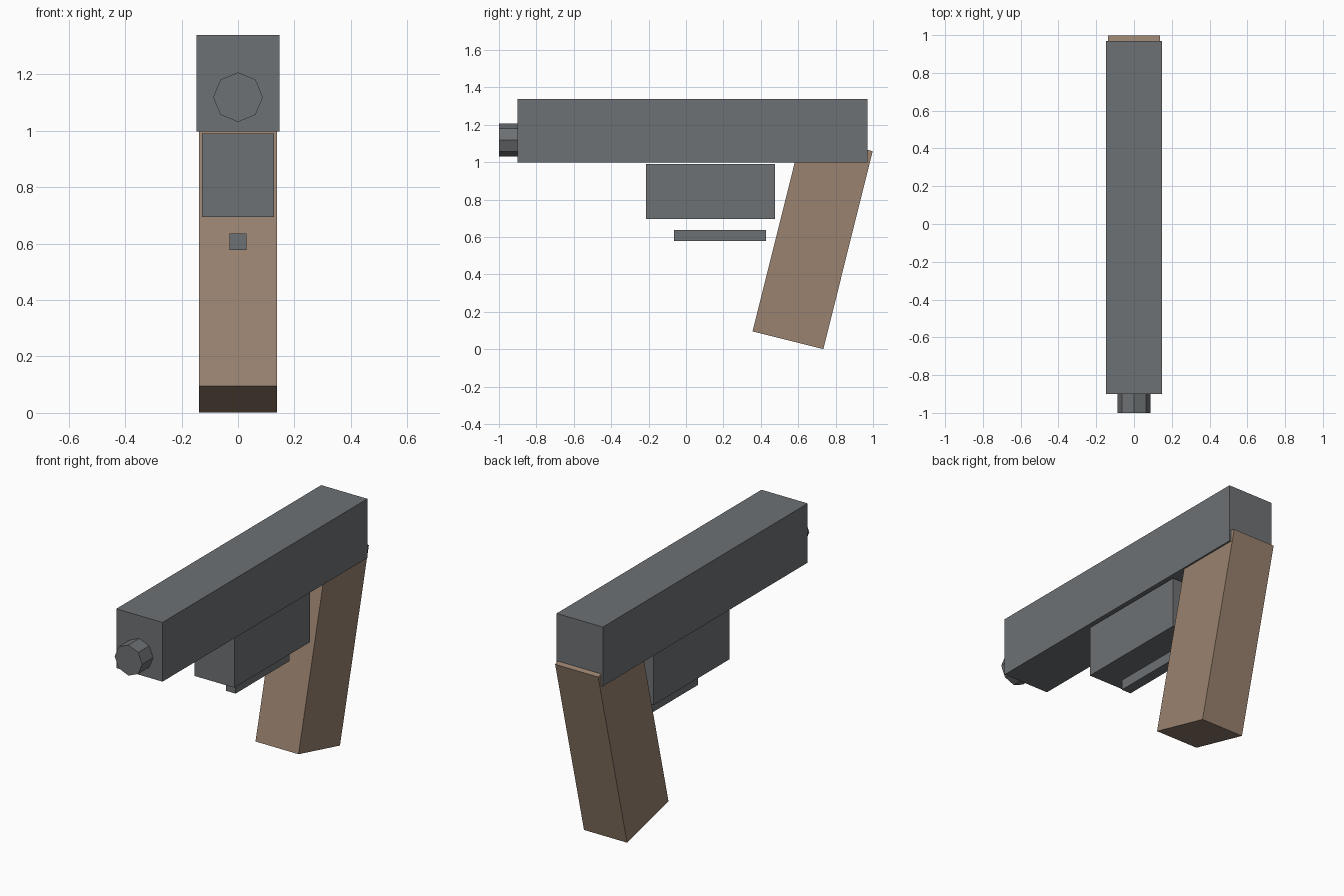
import bpy
import math

cube = bpy.data.objects.get("Cube")
if cube:
    bpy.data.objects.remove(cube, do_unlink=True)


def make_material(name, colour):
    mat = bpy.data.materials.new(name)
    mat.use_nodes = True
    mat.diffuse_color = (*colour, 1)
    mat.node_tree.nodes["Principled BSDF"].inputs["Base Color"].default_value = (*colour, 1)
    return mat


def finish(name, mat):
    obj = bpy.context.object
    obj.name = obj.data.name = name
    obj.data.materials.append(mat)
    return obj


def box(name, mat, centre, size, tilt=0):
    """Box with its full size given, tilted about the x axis."""
    bpy.ops.mesh.primitive_cube_add(size=1, location=centre)
    obj = finish(name, mat)
    obj.scale = size
    obj.rotation_euler.x = math.radians(tilt)
    return obj


grey = make_material("gunmetal grey", (0.155, 0.165, 0.172))
brown = make_material("grip brown", (0.32, 0.225, 0.16))

# Main upper body
box("slide", grey, (0, 0.035, 1.168), (0.295, 1.87, 0.342))

# Eight-sided barrel tip, partly buried in the slide
bpy.ops.mesh.primitive_cylinder_add(vertices=8, radius=0.088, depth=0.15,
                                    location=(0, -0.925, 1.119),
                                    rotation=(math.radians(90), 0, 0))
finish("barrel", grey)

# Block hanging under the slide, and the bar below it
box("lower_block", grey, (0, 0.131, 0.843), (0.255, 0.692, 0.296))
box("trigger_guard", grey, (0, 0.182, 0.607), (0.06, 0.494, 0.059))

# Slanted handle
box("grip", brown, (0, 0.677, 0.577), (0.275, 0.39, 1.09), tilt=-14)
